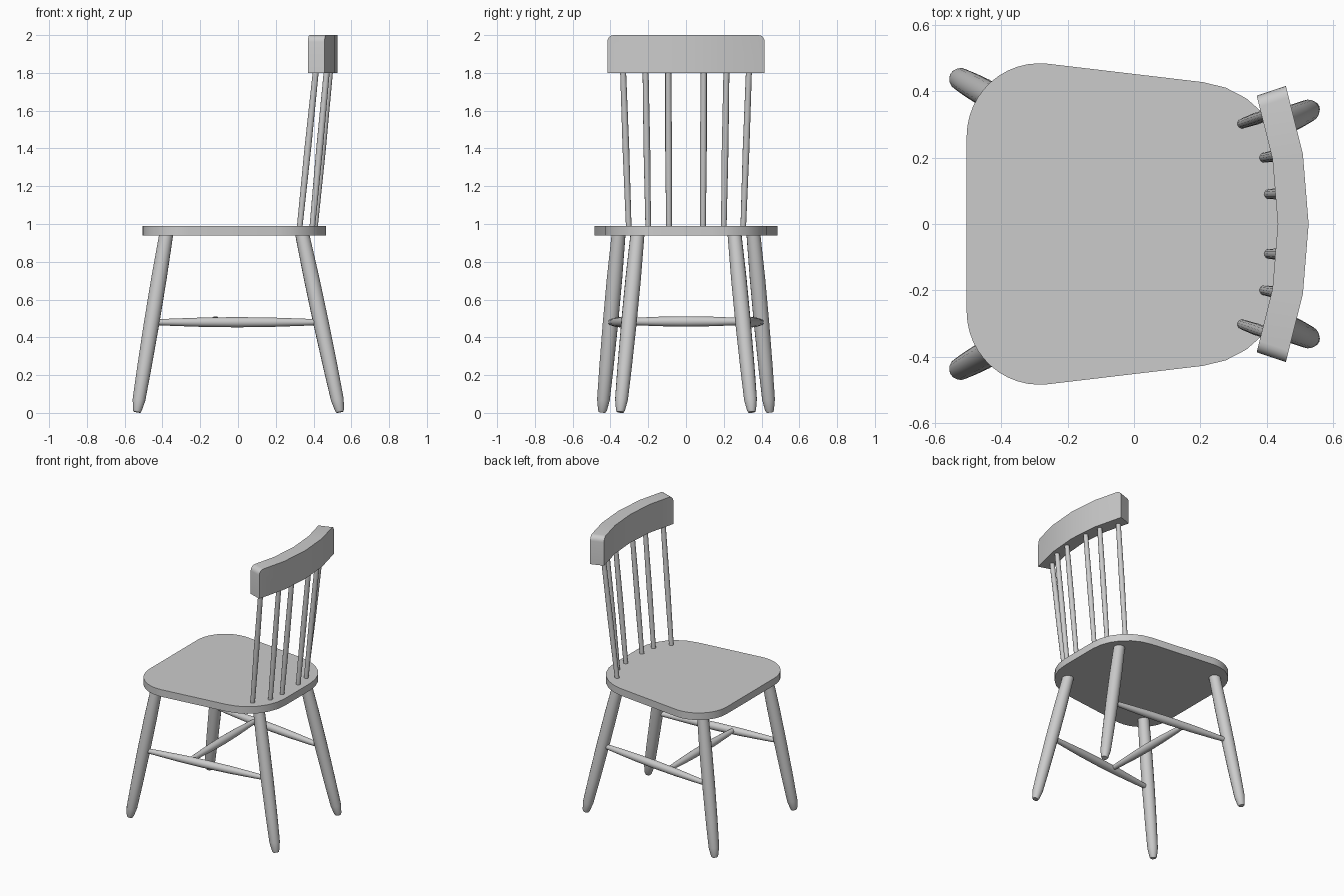
import bpy, bmesh, math
from mathutils import Vector

if "Cube" in bpy.data.objects:
    bpy.data.objects.remove(bpy.data.objects["Cube"])


def finish(bm, name, angle=35):
    bmesh.ops.recalc_face_normals(bm, faces=bm.faces)
    mesh = bpy.data.meshes.new(name)
    bm.to_mesh(mesh)
    bm.free()
    obj = bpy.data.objects.new(name, mesh)
    bpy.context.collection.objects.link(obj)
    bpy.ops.object.select_all(action='DESELECT')
    obj.select_set(True)
    bpy.context.view_layer.objects.active = obj
    bpy.ops.object.shade_smooth_by_angle(angle=math.radians(angle))
    return obj


def turned(name, start, end, profile, sides=16):
    """Lathe a (fraction, radius) profile along the line start-end."""
    a, b = Vector(start), Vector(end)
    rot = (b - a).to_track_quat('Z', 'Y')
    bm = bmesh.new()
    rings = []
    for t, r in profile:
        c = a.lerp(b, t)
        rings.append([bm.verts.new(c + rot @ Vector((r * math.cos(k * math.tau / sides),
                                                     r * math.sin(k * math.tau / sides), 0)))
                      for k in range(sides)])
    for lo, hi in zip(rings, rings[1:]):
        for k in range(sides):
            n = (k + 1) % sides
            bm.faces.new((lo[k], lo[n], hi[n], hi[k]))
    bm.faces.new(rings[0][::-1])
    bm.faces.new(rings[-1])
    return finish(bm, name)


def arc(cx, cy, r, a0, a1, n):
    return [(cx + r * math.cos(math.radians(a0 + (a1 - a0) * i / n)),
             cy + r * math.sin(math.radians(a0 + (a1 - a0) * i / n))) for i in range(n + 1)]


# Seat: tapered slab with rounded corners
half = arc(0.175, 0.14, 0.29, 0, 83.5, 6) + arc(-0.285, 0.265, 0.22, 83.5, 180, 12)
outline = half + [(x, -y) for x, y in reversed(half)]
bm = bmesh.new()
face = bm.faces.new([bm.verts.new((x, y, 0.94)) for x, y in outline])
ext = bmesh.ops.extrude_face_region(bm, geom=[face])
bmesh.ops.translate(bm, vec=(0, 0, 0.05),
                    verts=[v for v in ext['geom'] if isinstance(v, bmesh.types.BMVert)])
finish(bm, "seat", 20)

# Top rail: curved block with rounded upper corners
bm = bmesh.new()
cols = []
for i in range(5):
    a = math.radians(-18.7 + 9.35 * i)
    cols.append([bm.verts.new((0.527 - 1.30 + r * math.cos(a), r * math.sin(a), z))
                 for r, z in ((1.207, 1.8), (1.30, 1.8), (1.30, 2.0), (1.207, 2.0))])
for p, q in zip(cols, cols[1:]):
    for k in range(4):
        n = (k + 1) % 4
        bm.faces.new((p[k], p[n], q[n], q[k]))
bm.faces.new(cols[0])
bm.faces.new(cols[-1][::-1])
corners = [bm.edges.get((c[2], c[3])) for c in (cols[0], cols[-1])]
bmesh.ops.bevel(bm, geom=corners, offset=0.035, segments=5, profile=0.5, affect='EDGES')
finish(bm, "top_rail")

LEG = [(0, 0.019), (0.012, 0.024), (0.07, 0.034), (0.25, 0.038), (0.5, 0.041),
       (0.75, 0.041), (1, 0.037)]
STRETCHER = [(0, 0.015), (0.1, 0.019), (0.3, 0.025), (0.5, 0.027), (0.7, 0.025),
             (0.9, 0.019), (1, 0.015)]
# bottom x, y and top x, y of each spindle on one side
SPINDLES = [(0.407, 0.09, 0.487, 0.094), (0.393, 0.2, 0.47, 0.214), (0.326, 0.303, 0.412, 0.333)]

for s, side in ((1, "left"), (-1, "right")):
    # Splayed legs
    turned("front_leg_" + side, (-0.535, s * 0.443, 0.004), (-0.38, s * 0.357, 0.945), LEG)
    turned("back_leg_" + side, (0.54, s * 0.348, 0.004), (0.34, s * 0.257, 0.945), LEG)
    # Side stretcher between front and back leg
    turned("side_stretcher_" + side, (-0.44, s * 0.398, 0.48), (0.43, s * 0.302, 0.48), STRETCHER)
    # Back spindles
    for i, (x0, y0, x1, y1) in enumerate(SPINDLES):
        turned(f"spindle_{side}_{i + 1}", (x0, s * y0, 0.98), (x1, s * y1, 1.81),
               [(0, 0.015), (0.5, 0.018), (1, 0.016)], 12)

# Cross stretcher joining the side stretchers
turned("cross_stretcher", (-0.12, -0.36, 0.484), (-0.12, 0.36, 0.484), STRETCHER)
